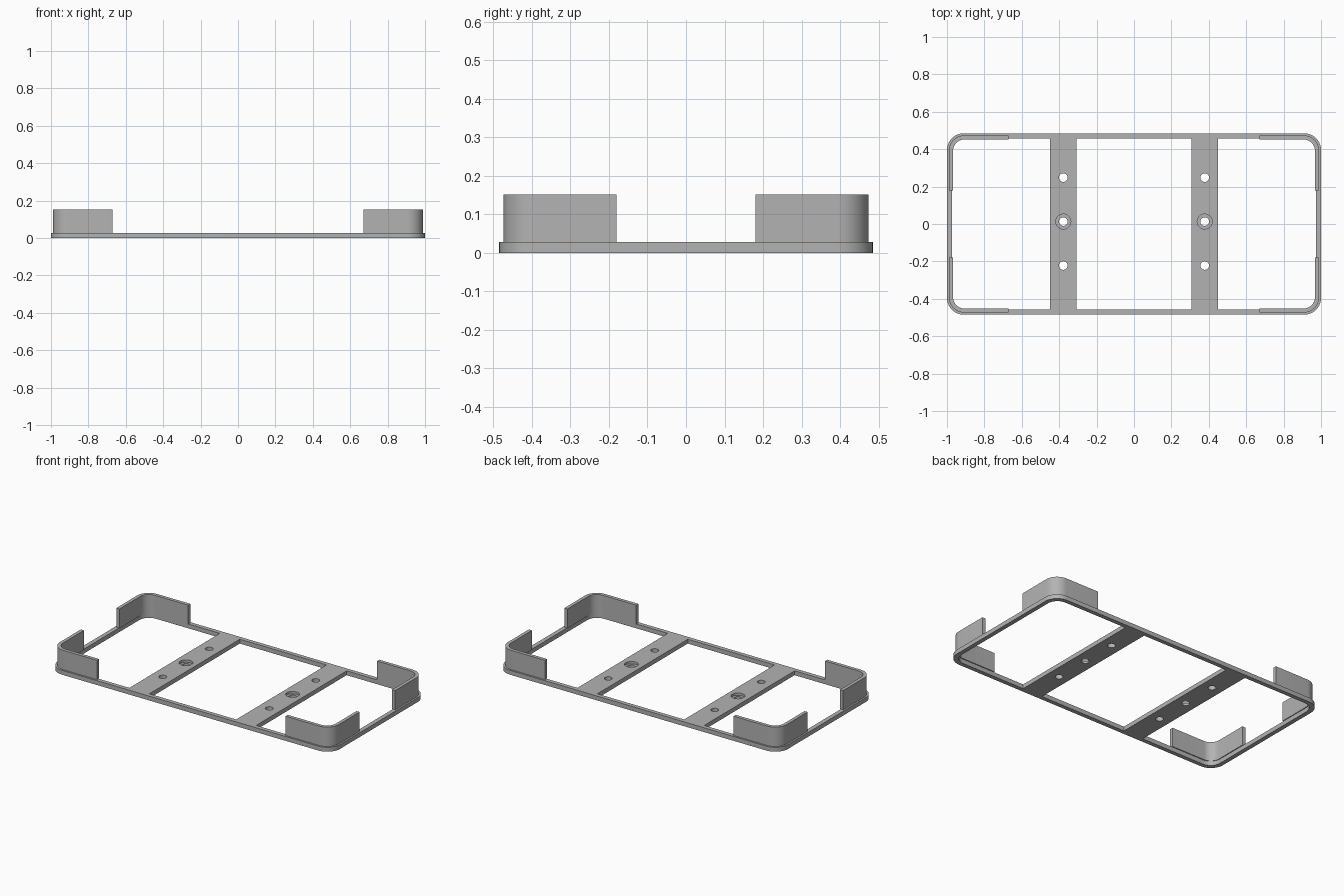
import bpy, bmesh
from math import sin, cos, pi

cube = bpy.data.objects.get("Cube")
if cube:
    bpy.data.objects.remove(cube, do_unlink=True)

grey = bpy.data.materials.new("mid grey")
grey.use_nodes = True
COLOUR = (0.45, 0.45, 0.45, 1)
grey.diffuse_color = COLOUR
grey.node_tree.nodes["Principled BSDF"].inputs["Base Color"].default_value = COLOUR

BASE_H, WALL_H = 0.028, 0.152
BAR_IN, BAR_OUT, BAR_MID = 0.308, 0.45, 0.378


def arc(cx, cy, r, start, end, steps=10):
    """Points on a circular arc."""
    return [(cx + r * cos(start + (end - start) * i / steps),
             cy + r * sin(start + (end - start) * i / steps)) for i in range(steps + 1)]


def rounded_rect(x, y, r):
    pts = []
    for k, (sx, sy) in enumerate([(1, 1), (-1, 1), (-1, -1), (1, -1)]):
        pts += arc(sx * (x - r), sy * (y - r), r, k * pi / 2, (k + 1) * pi / 2)
    return pts


def circle(cx, cy, r):
    return arc(cx, cy, r, 0, 2 * pi, 32)[:-1]


def prism(name, outline, z0, z1):
    """Extrude a flat outline from z0 up to z1."""
    bm = bmesh.new()
    face = bm.faces.new([bm.verts.new((x, y, z0)) for x, y in outline])
    top = bmesh.ops.extrude_face_region(bm, geom=[face])["geom"]
    bmesh.ops.translate(bm, vec=(0, 0, z1 - z0),
                        verts=[v for v in top if isinstance(v, bmesh.types.BMVert)])
    bmesh.ops.recalc_face_normals(bm, faces=bm.faces)
    mesh = bpy.data.meshes.new(name)
    bm.to_mesh(mesh)
    bm.free()
    mesh.materials.append(grey)
    obj = bpy.data.objects.new(name, mesh)
    bpy.context.collection.objects.link(obj)
    return obj


def activate(obj):
    bpy.ops.object.select_all(action="DESELECT")
    obj.select_set(True)
    bpy.context.view_layer.objects.active = obj


def cut(target, outline, z0=-0.1, z1=0.1):
    """Subtract a prism from the target."""
    cutter = prism("cutter", outline, z0, z1)
    cutter.hide_render = True
    mod = target.modifiers.new("cut", "BOOLEAN")
    mod.operation, mod.solver, mod.object = "DIFFERENCE", "EXACT", cutter
    activate(target)
    bpy.ops.object.modifier_apply(modifier=mod.name)
    bpy.data.objects.remove(cutter, do_unlink=True)


# Base frame: rounded plate, three openings leaving two crossbars
IN_X, IN_Y, IN_R = 0.972, 0.458, 0.07
frame = prism("base_frame", rounded_rect(1.0, 0.485, 0.09), 0, BASE_H)
cut(frame, [(-BAR_IN, -IN_Y), (BAR_IN, -IN_Y), (BAR_IN, IN_Y), (-BAR_IN, IN_Y)])
for s in (-1, 1):
    end = [(BAR_OUT, -IN_Y)]
    end += arc(IN_X - IN_R, -IN_Y + IN_R, IN_R, -pi / 2, 0)
    end += arc(IN_X - IN_R, IN_Y - IN_R, IN_R, 0, pi / 2)
    end += [(BAR_OUT, IN_Y)]
    cut(frame, [(s * x, y) for x, y in end])
    # Screw holes, with a counterbore at the middle one
    for y in (0.248, 0.013, -0.222):
        cut(frame, circle(s * BAR_MID, y, 0.023))
    cut(frame, circle(s * BAR_MID, 0.013, 0.04), 0.013, 0.1)

# Corner walls: one L-shaped rounded wall mirrored to all corners
OUT_X, OUT_Y, THICK, R = 0.989, 0.474, 0.022, 0.082
END_X, END_Y = 0.67, 0.18
cx, cy = OUT_X - R, OUT_Y - R
outline = [(OUT_X, END_Y)] + arc(cx, cy, R, 0, pi / 2) + [(END_X, OUT_Y)]
outline += [(END_X, OUT_Y - THICK)] + arc(cx, cy, R - THICK, pi / 2, 0) + [(OUT_X - THICK, END_Y)]
walls = prism("corner_walls", outline, BASE_H, WALL_H)
mirror = walls.modifiers.new("mirror", "MIRROR")
mirror.use_axis = (True, True, False)
mirror.use_clip = False
activate(walls)
bpy.ops.object.modifier_apply(modifier=mirror.name)

for obj in (frame, walls):
    activate(obj)
    bpy.ops.object.shade_smooth_by_angle(angle=pi / 6)
